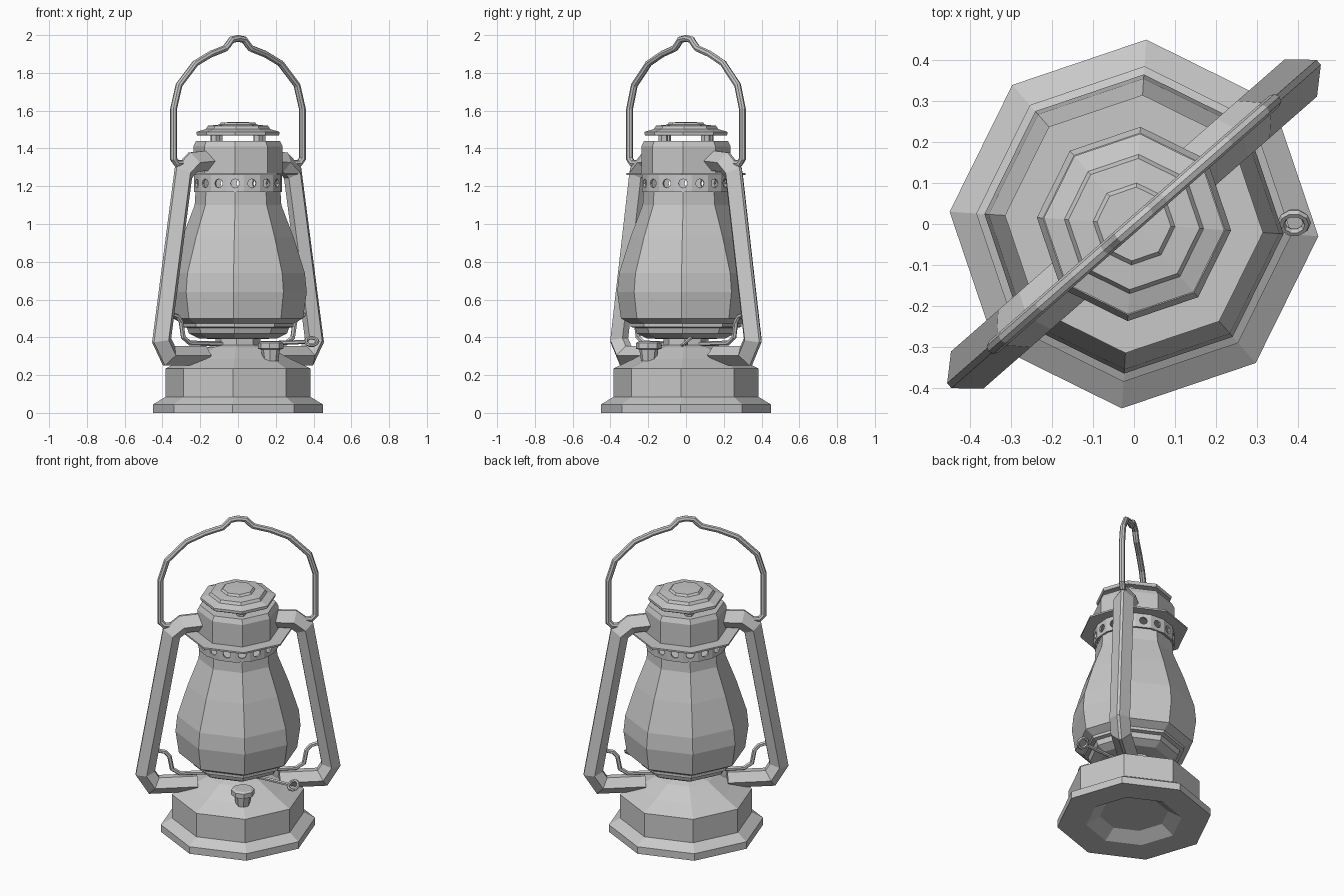
import bpy, bmesh, math
from mathutils import Vector, Matrix

if "Cube" in bpy.data.objects:
    bpy.data.objects.remove(bpy.data.objects["Cube"])

TURN = math.radians(41.2)  # the frame stands diagonally

metal = bpy.data.materials.new("grey_metal")
metal.use_nodes = True
GREY = (0.58, 0.58, 0.58, 1)
metal.diffuse_color = GREY
metal.node_tree.nodes["Principled BSDF"].inputs["Base Color"].default_value = GREY


def finish(name, bm, turn=TURN):
    bmesh.ops.recalc_face_normals(bm, faces=bm.faces)
    mesh = bpy.data.meshes.new(name)
    bm.to_mesh(mesh)
    bm.free()
    mesh.materials.append(metal)
    ob = bpy.data.objects.new(name, mesh)
    ob.rotation_euler.z = turn
    bpy.context.collection.objects.link(ob)
    return ob


def lathe(name, profile, sides=8, at=(0, 0)):
    """Revolve (radius, z) pairs; a zero radius closes the end."""
    bm = bmesh.new()
    rings = []
    for r, z in profile:
        if r == 0:
            rings.append([bm.verts.new((at[0], at[1], z))] * sides)
            continue
        ring = []
        for i in range(sides):
            a = math.tau * i / sides
            ring.append(bm.verts.new((at[0] + r * math.cos(a), at[1] + r * math.sin(a), z)))
        rings.append(ring)
    for low, high in zip(rings, rings[1:]):
        for i in range(sides):
            j = (i + 1) % sides
            corners = list(dict.fromkeys((low[i], low[j], high[j], high[i])))
            bm.faces.new(corners)
    return finish(name, bm)


def sweep(name, path, section, turn=TURN):
    """Carry a (outward, sideways) section along an (x, z) path with mitred bends."""
    bm = bmesh.new()
    pts = [Vector(p) for p in path]
    rings = []
    for i, p in enumerate(pts):
        before = (p - pts[i - 1]).normalized() if i else (pts[1] - p).normalized()
        after = (pts[i + 1] - p).normalized() if i < len(pts) - 1 else before
        along = (before + after).normalized()
        out = Vector((along.y, -along.x)) / max(along.dot(before), 0.5)
        rings.append([bm.verts.new((p.x + out.x * u, v, p.y + out.y * u)) for u, v in section])
    n = len(section)
    for a, b in zip(rings, rings[1:]):
        for i in range(n):
            j = (i + 1) % n
            bm.faces.new((a[i], a[j], b[j], b[i]))
    bm.faces.new(rings[0])
    bm.faces.new(rings[-1])
    return finish(name, bm, turn)


def circle(r, sides=8):
    return [(r * math.cos(math.tau * i / sides), r * math.sin(math.tau * i / sides))
            for i in range(sides)]


# Fuel tank base with recessed underside
lathe("base", [(0, 0.05), (0.2, 0.05), (0.28, 0), (0.45, 0), (0.45, 0.045), (0.385, 0.085),
               (0.385, 0.235), (0.28, 0.285), (0.17, 0.345), (0.12, 0.36), (0, 0.36)])

# Burner and globe holder
lathe("burner", [(0, 0.35), (0.12, 0.35), (0.12, 0.39), (0.21, 0.395), (0.26, 0.42),
                 (0.27, 0.45), (0.295, 0.455), (0.295, 0.475), (0, 0.475)])

# Glass globe
lathe("globe", [(0, 0.47), (0.29, 0.47), (0.345, 0.5), (0.365, 0.64), (0.355, 0.74),
                (0.295, 0.93), (0.23, 1.1), (0.225, 1.18), (0, 1.18)])

# Perforated collar: sixteen panels, each with a round hole
bm = bmesh.new()
R, Z, HALF, HOLE = 0.235, 1.215, 0.045, 0.024
wide = R * math.sin(math.pi / 16)
deep = R * math.cos(math.pi / 16)
for k in range(16):
    spin = Matrix.Rotation(math.tau * k / 16, 3, "Z")
    outer, inner = [], []
    for i in range(8):
        c, s = math.cos(math.tau * i / 8), math.sin(math.tau * i / 8)
        outer.append(bm.verts.new(spin @ Vector((deep, wide * round(c), Z + HALF * round(s)))))
        inner.append(bm.verts.new(spin @ Vector((deep, HOLE * c, Z + HOLE * s))))
    for i in range(8):
        j = (i + 1) % 8
        bm.faces.new((outer[i], outer[j], inner[j], inner[i]))
bmesh.ops.remove_doubles(bm, verts=bm.verts, dist=0.0005)
collar = finish("perforated_collar", bm)
shell = collar.modifiers.new("thickness", "SOLIDIFY")
shell.thickness = 0.012
shell.offset = -1

# Thin flange, chimney and raised cap
lathe("flange", [(0, 1.26), (0.315, 1.26), (0.315, 1.27), (0, 1.27)])
lathe("chimney", [(0, 1.265), (0.237, 1.265), (0.237, 1.41), (0.222, 1.44), (0, 1.44)])
lathe("cap", [(0, 1.468), (0.215, 1.468), (0.22, 1.475), (0.22, 1.488), (0.17, 1.503),
              (0.16, 1.52), (0.1, 1.526), (0.09, 1.538), (0, 1.54)])
for k in range(4):
    a = math.tau * k / 4
    lathe(f"cap_post_{k + 1}", [(0, 1.43), (0.026, 1.43), (0.026, 1.475), (0, 1.475)], 6,
          (0.16 * math.cos(a), 0.16 * math.sin(a)))

# Side tubes and burner rods, one per side
tube_section = [(0.055, 0.008), (0, 0.06), (-0.05, 0.02),
                (-0.05, -0.02), (0, -0.06), (0.055, -0.008)]
tube_path = [(0.24, 0.305), (0.49, 0.305), (0.54, 0.385), (0.387, 1.27),
             (0.32, 1.325), (0.19, 1.335)]
rod_path = [(0.1, 0.365), (0.34, 0.37), (0.385, 0.4), (0.4, 0.48), (0.425, 0.51), (0.5, 0.53)]
for side, turn in (("left", TURN), ("right", TURN + math.pi)):
    sweep(side + "_side_tube", tube_path, tube_section, turn)
    sweep(side + "_burner_rod", rod_path, circle(0.013, 6), turn)

# Carrying handle with a hump at the top
half = [(0.37, 1.32), (0.43, 1.32), (0.453, 1.345), (0.453, 1.61), (0.415, 1.735), (0.3, 1.85),
        (0.19, 1.9), (0.09, 1.93), (0.068, 1.95), (0.045, 1.975)]
handle_path = half + [(0, 1.983)] + [(-x, z) for x, z in reversed(half)]
sweep("handle", handle_path, circle(0.018))

# Filler cap on the tank
lathe("filler_cap", [(0, 0.27), (0.04, 0.27), (0.05, 0.335), (0.068, 0.34), (0.068, 0.37),
                     (0.055, 0.378), (0, 0.378)], 8, (0, -0.262))

# Wick adjuster: a straight wire ending in a tilted ring
sweep("wick_wire", [(0.08, 0.365), (0.36, 0.376)], circle(0.011, 6), 0)
bpy.ops.mesh.primitive_torus_add(major_segments=10, minor_segments=6, major_radius=0.031,
                                 minor_radius=0.01, location=(0.39, 0.003, 0.378),
                                 rotation=(math.radians(40), 0, 0))
ring = bpy.context.object
ring.name = "wick_ring"
ring.data.materials.append(metal)
